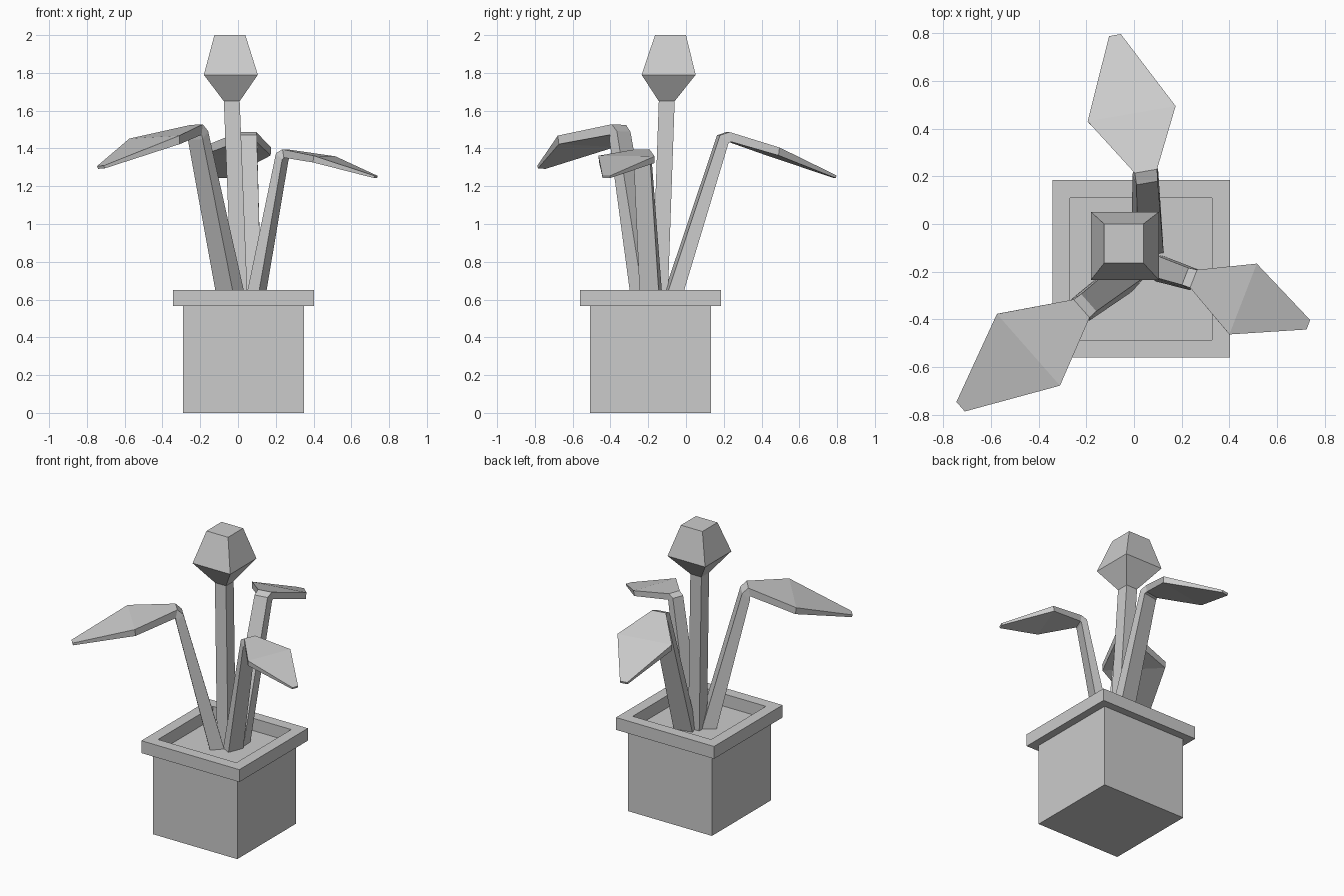
import bpy
import bmesh
from mathutils import Vector

if "Cube" in bpy.data.objects:
    bpy.data.objects.remove(bpy.data.objects["Cube"])


def loft(name, rings, closed=False):
    """Skin four-cornered rings; cap the ends, or join last to first."""
    bm = bmesh.new()
    loops = [[bm.verts.new(p) for p in ring] for ring in rings]
    pairs = list(zip(loops, loops[1:]))
    if closed:
        pairs.append((loops[-1], loops[0]))
    else:
        bm.faces.new(loops[0])
        bm.faces.new(loops[-1])
    for a, b in pairs:
        for i in range(4):
            j = (i + 1) % 4
            bm.faces.new((a[i], a[j], b[j], b[i]))
    bmesh.ops.recalc_face_normals(bm, faces=bm.faces)
    mesh = bpy.data.meshes.new(name)
    bm.to_mesh(mesh)
    bm.free()
    obj = bpy.data.objects.new(name, mesh)
    bpy.context.collection.objects.link(obj)
    return obj


def square(x, y, z, half):
    return [(x + sx * half, y + sy * half, z)
            for sx, sy in ((-1, -1), (1, -1), (1, 1), (-1, 1))]


# Pot body (its top is the soil level) and raised rim
PX, PY = 0.03, -0.188
loft("pot_body", [square(PX, PY, 0, 0.32), square(PX, PY, 0.565, 0.32)])
loft("pot_rim", [square(PX, PY, 0.565, 0.373), square(PX, PY, 0.65, 0.373),
                 square(PX, PY, 0.65, 0.298), square(PX, PY, 0.565, 0.298)], closed=True)

# Flower: slightly leaning stem with a faceted bud
loft("flower_stem_and_bud", [square(0.01, -0.14, 0.565, 0.042),
                             square(-0.033, -0.102, 1.65, 0.042),
                             square(-0.038, -0.092, 1.79, 0.143),
                             square(-0.043, -0.082, 2.0, 0.082)])

# Leaf sections: base, two at the bend, widest blade, tip
# (upper width, lower width, lower face offset forward, offset down)
SECTIONS = [(0.11, 0.13, 0.085, 0.0),
            (0.09, 0.11, 0.045, 0.04),
            (0.095, 0.10, 0.01, 0.052),
            (0.375, 0.37, -0.005, 0.042),
            (0.05, 0.05, -0.005, 0.014)]


def leaf(name, side, scale, path):
    """path runs along the upper face; side points to the leaf's right."""
    side = Vector(side).normalized()
    forward = Vector((-side.y, side.x, 0)).normalized()
    rings = []
    for point, (top_w, low_w, fwd, down) in zip(path, SECTIONS):
        top = Vector(point)
        low = top + (forward * fwd - Vector((0, 0, down))) * scale
        t, b = side * top_w * scale / 2, side * low_w * scale / 2
        rings.append([top - t, top + t, low + b, low - b])
    loft(name, rings)


leaf("leaf_front_left", (-0.66, 0.75, -0.04), 1.07,
     [(0.01, -0.175, 0.565), (-0.19, -0.33, 1.49), (-0.22, -0.355, 1.526),
      (-0.443, -0.528, 1.46), (-0.728, -0.767, 1.308)])
leaf("leaf_back", (0.98, 0.17, 0.0), 1.0,
     [(0.07, -0.13, 0.565), (0.055, 0.172, 1.47), (0.05, 0.222, 1.487),
      (-0.01, 0.463, 1.405), (-0.08, 0.793, 1.257)])
leaf("leaf_front_right", (-0.36, -0.93, 0.01), 0.85,
     [(0.05, -0.165, 0.565), (0.215, -0.22, 1.375), (0.25, -0.23, 1.395),
      (0.458, -0.315, 1.36), (0.732, -0.423, 1.255)])
